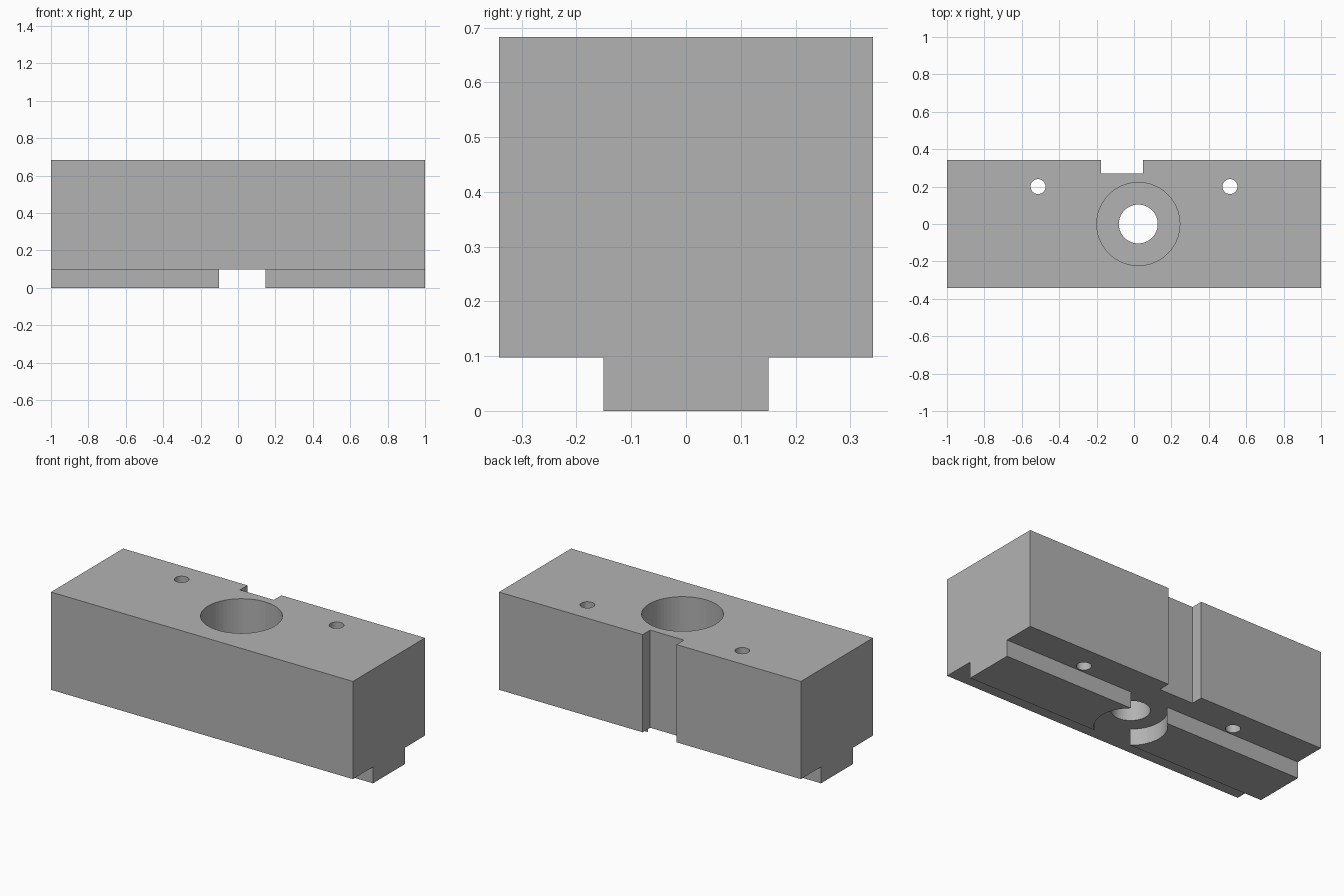
import bpy
import bmesh
from mathutils import Matrix, Vector

old = bpy.data.objects.get("Cube")
if old:
    bpy.data.objects.remove(old, do_unlink=True)

HALF_W, TOP, STEP = 0.341, 0.683, 0.098
BORE_X = 0.023

grey = bpy.data.materials.new("machined grey")
grey.use_nodes = True
colour = (0.45, 0.45, 0.45, 1)
grey.diffuse_color = colour
grey.node_tree.nodes["Principled BSDF"].inputs["Base Color"].default_value = colour


def add_object(name, bm):
    mesh = bpy.data.meshes.new(name)
    bm.to_mesh(mesh)
    bm.free()
    mesh.materials.append(grey)
    obj = bpy.data.objects.new(name, mesh)
    bpy.context.collection.objects.link(obj)
    return obj


def box(name, low, high):
    low, high = Vector(low), Vector(high)
    bm = bmesh.new()
    place = Matrix.Translation((low + high) / 2) @ Matrix.Diagonal((*(high - low), 1))
    bmesh.ops.create_cube(bm, size=1, matrix=place)
    return add_object(name, bm)


def cylinder(name, x, y, radius, z0, z1, sides=64):
    bm = bmesh.new()
    bmesh.ops.create_cone(bm, cap_ends=True, segments=sides, radius1=radius, radius2=radius,
                          depth=z1 - z0, matrix=Matrix.Translation((x, y, (z0 + z1) / 2)))
    return add_object(name, bm)


def cut(target, cutter):
    mod = target.modifiers.new("cut", "BOOLEAN")
    mod.operation, mod.solver, mod.object = "DIFFERENCE", "EXACT", cutter
    bpy.context.view_layer.objects.active = target
    bpy.ops.object.modifier_apply(modifier=mod.name)
    bpy.data.objects.remove(cutter, do_unlink=True)


# Main block with back notch, stepped central bore and two pin holes
block = box("block", (-1, -HALF_W, STEP), (1, HALF_W, TOP))
cut(block, box("notch_cutter", (-0.176, 0.27, -0.1), (0.048, 0.5, 1)))
cut(block, cylinder("counterbore_cutter", BORE_X, 0, 0.222, 0.3, 1))
cut(block, cylinder("bore_cutter", BORE_X, 0, 0.104, -0.1, 0.5))
for side in (-1, 1):
    cut(block, cylinder("pin_hole_cutter", side * 0.513, 0.2, 0.04, -0.1, 1, 32))

# Locating rib underneath, split by a round relief
rib = box("locating_rib", (-1, -0.151, 0), (1, 0.151, STEP))
cut(rib, cylinder("relief_cutter", BORE_X, 0, 0.195, -0.1, 0.3))
